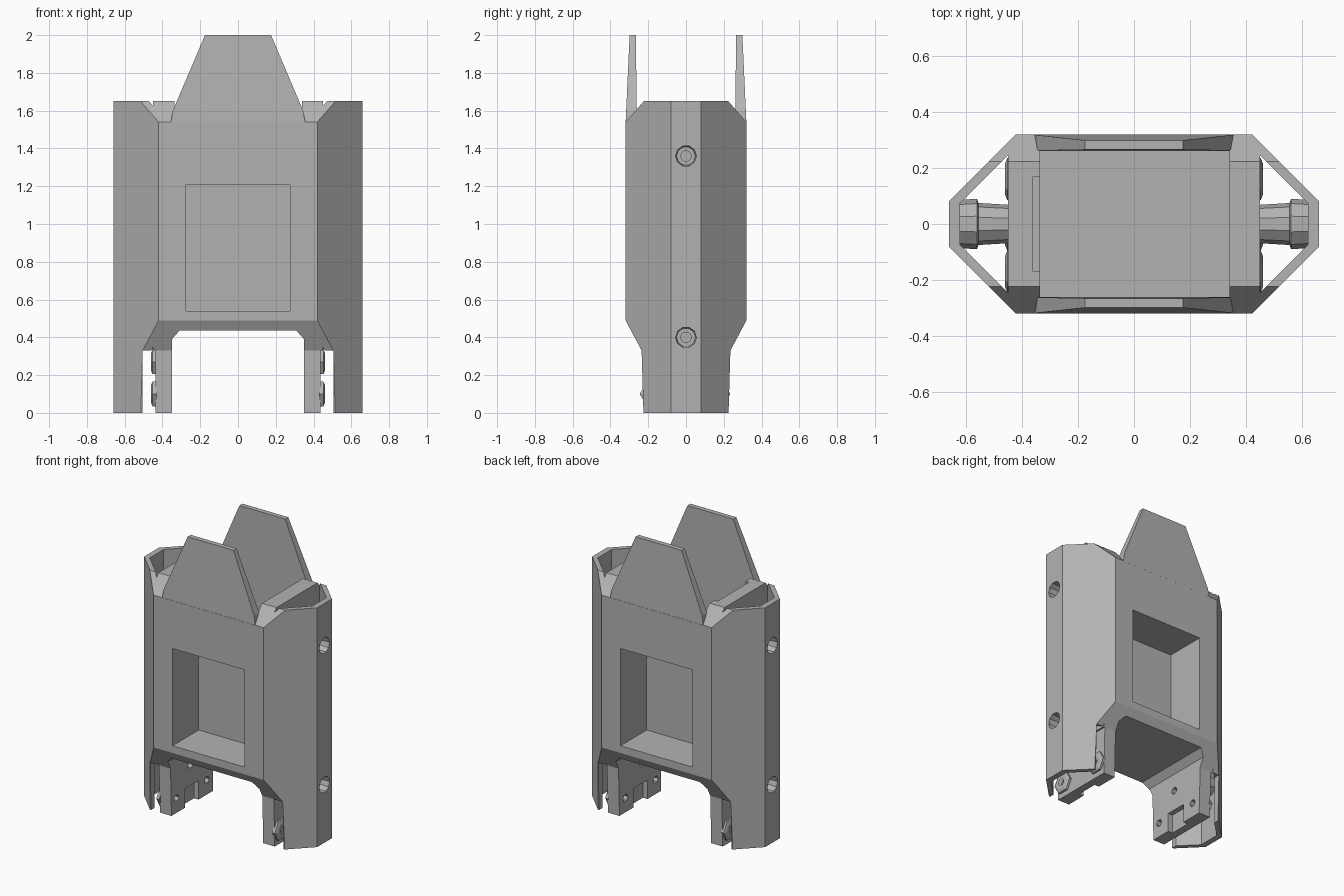
import bpy, bmesh, math
from mathutils import Matrix, Vector

cube = bpy.data.objects.get("Cube")
if cube:
    bpy.data.objects.remove(cube, do_unlink=True)

grey = bpy.data.materials.new("plain grey")
grey.use_nodes = True
COLOUR = (0.45, 0.45, 0.45, 1)
grey.diffuse_color = COLOUR
grey.node_tree.nodes["Principled BSDF"].inputs["Base Color"].default_value = COLOUR


def finish(name, bm):
    bmesh.ops.recalc_face_normals(bm, faces=bm.faces)
    mesh = bpy.data.meshes.new(name)
    bm.to_mesh(mesh)
    bm.free()
    mesh.materials.append(grey)
    ob = bpy.data.objects.new(name, mesh)
    bpy.context.collection.objects.link(ob)
    return ob


def prism(name, pts, axis, lo, hi):
    """Extrude a flat outline along one axis."""
    def place(a, b, h):
        return {"x": (h, a, b), "y": (a, h, b), "z": (a, b, h)}[axis]
    bm = bmesh.new()
    low = [bm.verts.new(place(a, b, lo)) for a, b in pts]
    high = [bm.verts.new(place(a, b, hi)) for a, b in pts]
    bm.faces.new(low)
    bm.faces.new(high)
    n = len(pts)
    for i in range(n):
        j = (i + 1) % n
        bm.faces.new((low[i], low[j], high[j], high[i]))
    return finish(name, bm)


def box(name, x0, x1, y0, y1, z0, z1):
    return prism(name, [(x0, y0), (x1, y0), (x1, y1), (x0, y1)], "z", z0, z1)


def disc(name, y, z, r, x0, x1, sides):
    pts = [(y + r * math.cos(math.tau * i / sides), z + r * math.sin(math.tau * i / sides))
           for i in range(sides)]
    return prism(name, pts, "x", x0, x1)


def boolean(ob, tool, operation="DIFFERENCE"):
    tool.hide_render = True
    mod = ob.modifiers.new("shape", "BOOLEAN")
    mod.operation = operation
    mod.solver = "EXACT"
    mod.object = tool
    bpy.context.view_layer.objects.active = ob
    bpy.ops.object.modifier_apply(modifier=mod.name)
    bpy.data.objects.remove(tool, do_unlink=True)


def lathe_x(name, profile, y, z, side, sides=10):
    """Turn (x, radius) points around an axis parallel to x."""
    bm = bmesh.new()
    rings = []
    for x, r in profile:
        rings.append([bm.verts.new((side * x, y + r * math.cos(math.tau * i / sides),
                                    z + r * math.sin(math.tau * i / sides)))
                      for i in range(sides)])
    for a, b in zip(rings, rings[1:]):
        for i in range(sides):
            j = (i + 1) % sides
            bm.faces.new((a[i], a[j], b[j], b[i]))
    bm.faces.new(rings[0])
    bm.faces.new(rings[-1])
    return finish(name, bm)


def mirrored(half):
    """Complete a half outline given on the positive side."""
    return half + [(-a, b) for a, b in reversed(half)]


# Main body: eight-sided plan trimmed by the side outline
half_plan = [(0.42, -0.32), (0.66, -0.08), (0.66, 0.08), (0.42, 0.32)]
body = prism("body", mirrored(half_plan), "z", 0, 1.65)
side_outline = mirrored([(0.225, -0.01), (0.235, 0.33), (0.32, 0.49), (0.32, 1.54), (0.215, 1.66)])
boolean(body, prism("side_trim", side_outline, "x", -1, 1), "INTERSECT")

# Arch between the legs and the deep socket on top
arch = mirrored([(0.35, -0.1), (0.35, 0.39), (0.31, 0.435)])
boolean(body, prism("arch_cut", arch, "y", -0.5, 0.5))
boolean(body, box("socket_cut", -0.335, 0.34, -0.26, 0.26, 1.26, 2))
boolean(body, box("lip_cut", -0.36, -0.3, -0.17, 0.17, 1.57, 2))

LEG_HOLES = [(-0.17, 0.1), (0.16, 0.1), (-0.02, 0.27)]
BOSS_HEIGHTS = (0.4, 1.36)

for s in (-1, 1):
    # Square pockets in the front and back
    ys = sorted((s * 0.035, s * 0.5))
    boolean(body, box("pocket_cut", -0.275, 0.275, ys[0], ys[1], 0.54, 1.21))
    # Hollow side channels, and the gap that frees each leg from its side shell
    well = [(s * x, y) for x, y in
            [(0.45, -0.245), (0.62, -0.075), (0.62, 0.075), (0.45, 0.245)]]
    boolean(body, prism("channel_cut", well, "z", -0.1, 2))
    xs = sorted((s * 0.438, s * 0.505))
    boolean(body, box("gap_cut", xs[0], xs[1], -0.5, 0.5, -0.1, 0.33))
    # Leg bolt holes and the shallow notch inside each leg
    for y, z in LEG_HOLES:
        xs = sorted((s * 0.3, s * 0.47))
        boolean(body, disc("bolt_cut", y, z, 0.026, xs[0], xs[1], 6))
    xs = sorted((s * 0.3, s * 0.385))
    boolean(body, box("notch_cut", xs[0], xs[1], -0.08, 0.07, -0.1, 0.13))
    # Side screw holes
    for z in BOSS_HEIGHTS:
        xs = sorted((s * 0.6, s * 0.7))
        boolean(body, disc("screw_cut", 0, z, 0.055, xs[0], xs[1], 10))

# Screw bosses inside the side channels
boss_profile = [(0.44, 0.068), (0.555, 0.075), (0.56, 0.09), (0.635, 0.085), (0.635, 0.055),
                (0.56, 0.05), (0.56, 0.028), (0.5, 0.028)]
nut_profile = [(0.46, 0.026), (0.46, 0.055), (0.452, 0.075), (0.43, 0.075), (0.43, 0.026)]
for s, label in ((-1, "right"), (1, "left")):
    for z, level in zip(BOSS_HEIGHTS, ("lower", "upper")):
        lathe_x(f"{level}_screw_boss_{label}", boss_profile, 0, z, s)
    # Ring nuts on the outer face of each leg
    for i, (y, z) in enumerate(LEG_HOLES):
        nut = lathe_x(f"leg_nut_{label}_{i + 1}", nut_profile, y, z, s, 6)
        bm = bmesh.new()
        bm.from_mesh(nut.data)
        caps = [f for f in bm.faces if len(f.verts) == 6]
        bmesh.ops.delete(bm, geom=caps, context="FACES_ONLY")
        bm.to_mesh(nut.data)
        bm.free()

# Tall tapered tabs at the front and back
for s, label in ((-1, "front"), (1, "back")):
    outline = mirrored([(0.355, 1.54), (0.345, 1.6), (0.175, 2.0)])
    ys = sorted((s * 0.2, s * 0.4))
    tab = prism(f"{label}_tab", outline, "y", ys[0], ys[1])
    section = [(s * 0.32, 1.53), (s * 0.298, 2.01), (s * 0.265, 2.01), (s * 0.261, 1.53)]
    boolean(tab, prism("tab_trim", section, "x", -1, 1), "INTERSECT")
